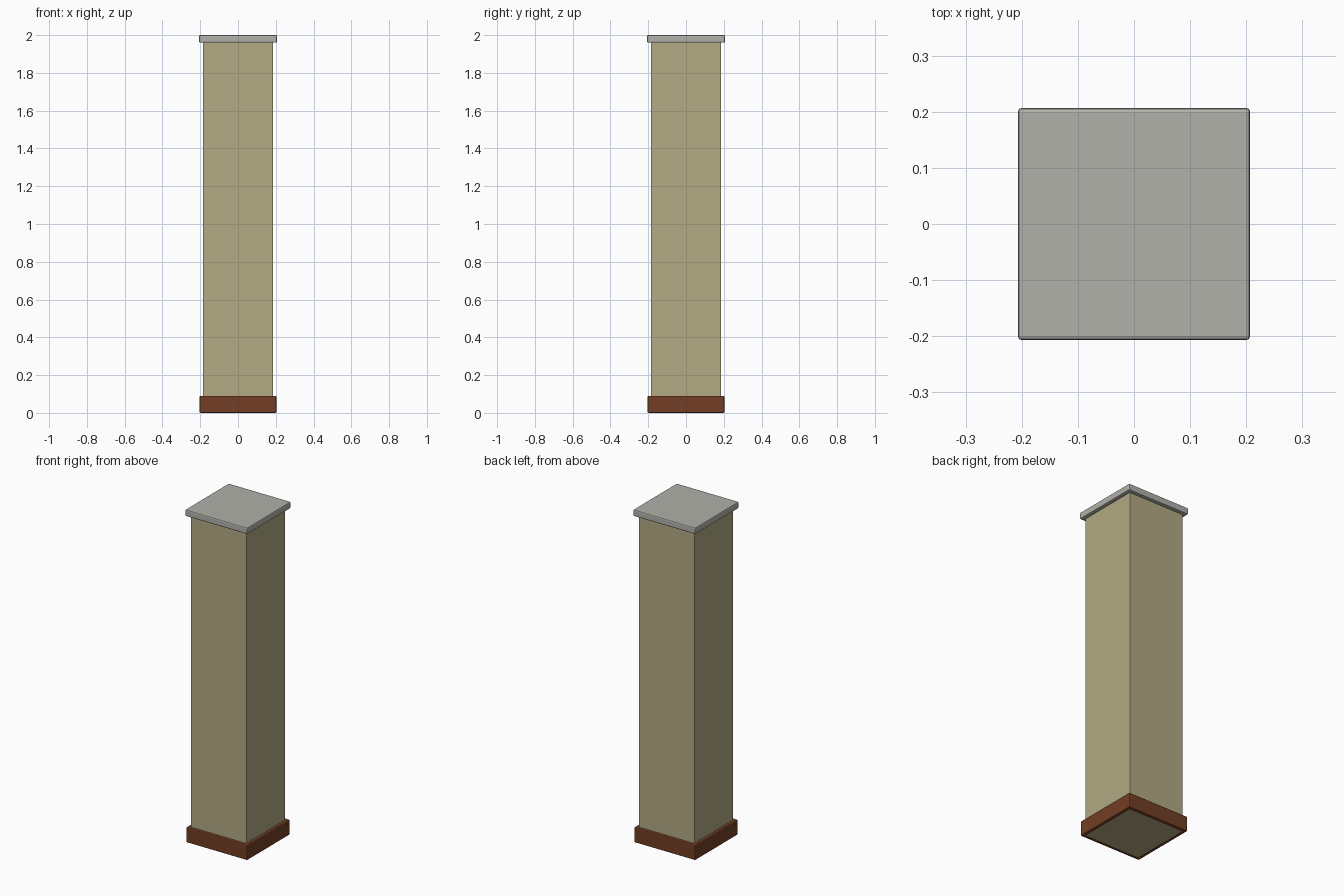
import bpy
import bmesh

if "Cube" in bpy.data.objects:
    bpy.data.objects.remove(bpy.data.objects["Cube"], do_unlink=True)


def material(name, rgb):
    mat = bpy.data.materials.new(name)
    mat.use_nodes = True
    colour = (*rgb, 1.0)
    mat.diffuse_color = colour
    mat.node_tree.nodes["Principled BSDF"].inputs["Base Color"].default_value = colour
    return mat


def square_block(name, half, bottom, top, mat, bevel, hole=None):
    """Square block, or a square frame around a hole, with softened edges."""
    bm = bmesh.new()
    corners = [(-1, -1), (1, -1), (1, 1), (-1, 1)]

    def ring(size, z):
        return [bm.verts.new((x * size, y * size, z)) for x, y in corners]

    loops = [ring(half, bottom), ring(half, top)]
    if hole:
        loops += [ring(hole, top), ring(hole, bottom)]
        pairs = zip(loops, loops[1:] + loops[:1])
    else:
        pairs = [loops]
        bm.faces.new(loops[0][::-1])
        bm.faces.new(loops[1])
    for low, high in pairs:
        for i in range(4):
            j = (i + 1) % 4
            bm.faces.new((low[i], low[j], high[j], high[i]))
    # Round only the outer edges
    outer = [e for e in bm.edges if all(v in loops[0] + loops[1] for v in e.verts)]
    bmesh.ops.bevel(bm, geom=outer, offset=bevel, segments=2, profile=0.5, affect='EDGES')
    bmesh.ops.recalc_face_normals(bm, faces=bm.faces)
    mesh = bpy.data.meshes.new(name)
    bm.to_mesh(mesh)
    bm.free()
    mesh.materials.append(mat)
    obj = bpy.data.objects.new(name, mesh)
    bpy.context.collection.objects.link(obj)
    return obj


plaster = material("olive plaster", (0.445, 0.402, 0.227))
wood = material("brown wood", (0.171, 0.048, 0.018))
stone = material("grey stone", (0.434, 0.440, 0.402))

# Shaft, skirting frame around its foot, and cap slab
square_block("shaft", 0.185, 0.0, 1.965, plaster, 0.003)
square_block("base_skirting", 0.204, 0.0, 0.09, wood, 0.006, hole=0.184)
square_block("cap", 0.207, 1.96, 2.0, stone, 0.007)
